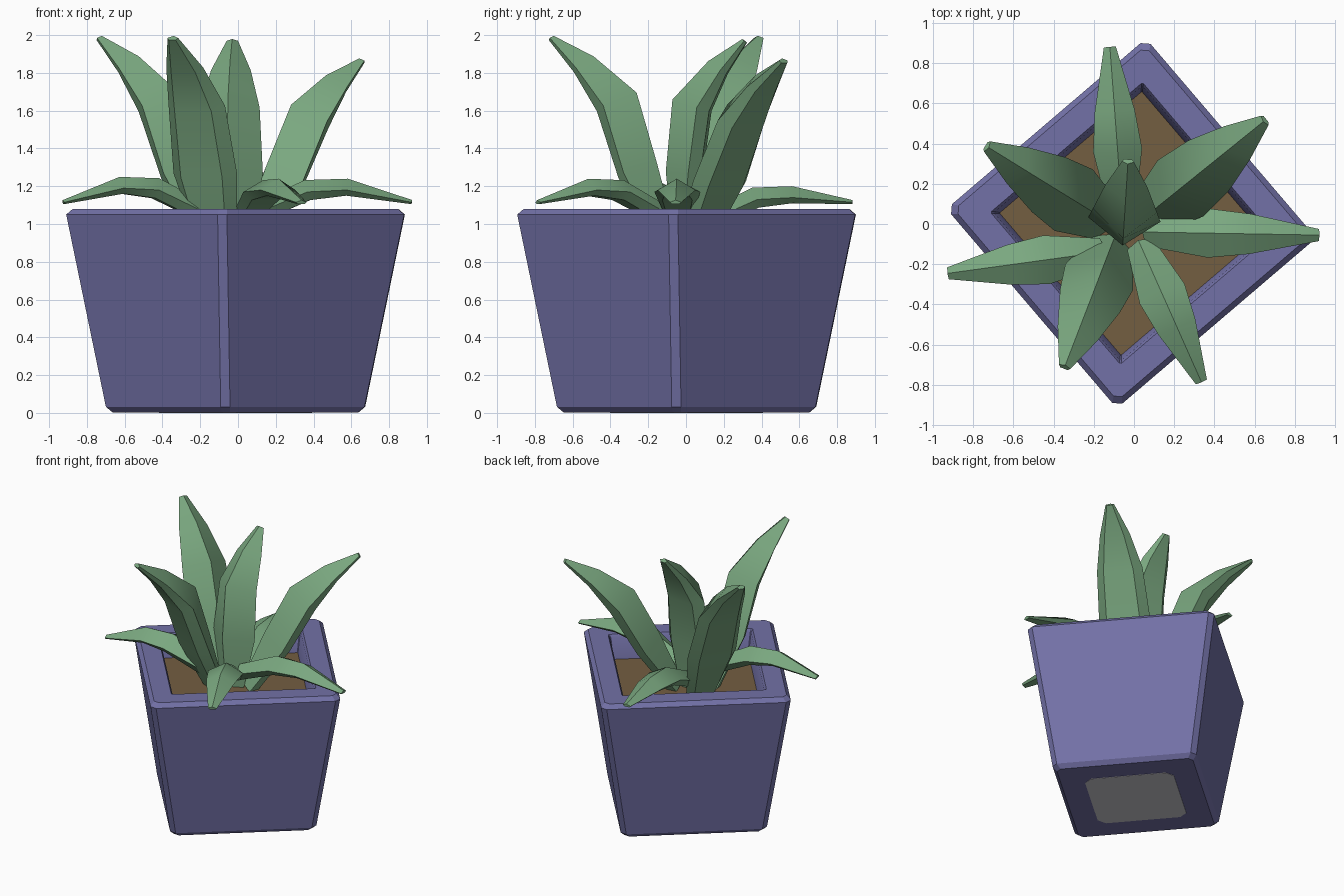
import bpy, bmesh, math
from mathutils import Vector

if "Cube" in bpy.data.objects:
    bpy.data.objects.remove(bpy.data.objects["Cube"])


def material(name, rgb):
    m = bpy.data.materials.new(name)
    m.diffuse_color = (*rgb, 1.0)
    m.use_nodes = True
    m.node_tree.nodes["Principled BSDF"].inputs["Base Color"].default_value = m.diffuse_color
    return m


PURPLE = material("purple glaze", (0.17, 0.165, 0.385))
GREEN = material("leaf green", (0.195, 0.39, 0.215))
BROWN = material("soil brown", (0.175, 0.112, 0.053))
GREY = material("base grey", (0.60, 0.59, 0.64))

ANGLE = math.radians(40.5)      # pot is turned about z
CENTRE = Vector((-0.013, 0.003, 0))


def loft(name, rings, mat, smooth=30):
    """Skin a list of equal-length point rings and cap both ends."""
    bm = bmesh.new()
    loops = [[bm.verts.new(p) for p in r] for r in rings]
    n = len(loops[0])
    for a, b in zip(loops, loops[1:]):
        for i in range(n):
            j = (i + 1) % n
            bm.faces.new((a[i], a[j], b[j], b[i]))
    bm.faces.new(loops[0][::-1])
    bm.faces.new(loops[-1])
    bmesh.ops.recalc_face_normals(bm, faces=bm.faces)
    me = bpy.data.meshes.new(name)
    bm.to_mesh(me)
    bm.free()
    ob = bpy.data.objects.new(name, me)
    bpy.context.collection.objects.link(ob)
    me.materials.append(mat)
    if smooth:
        bpy.ops.object.select_all(action='DESELECT')
        ob.select_set(True)
        bpy.context.view_layer.objects.active = ob
        bpy.ops.object.shade_smooth_by_angle(angle=math.radians(smooth))
    return ob


def square(half, z, cut):
    """Square ring with chamfered corners, turned to the pot's angle."""
    pts = []
    for k in range(4):
        for x, y in ((half, half - cut), (half - cut, half)):
            t = ANGLE + k * math.pi / 2
            pts.append(CENTRE + Vector((x * math.cos(t) - y * math.sin(t),
                                        x * math.sin(t) + y * math.cos(t), z)))
    return pts


# Tapered hollow pot with bevelled edges
loft("pot", [square(*s) for s in (
    (0.475, 0.002, 0.03), (0.503, 0.032, 0.035), (0.652, 1.05, 0.035), (0.625, 1.08, 0.03),
    (0.497, 1.08, 0.008), (0.485, 1.06, 0.006), (0.46, 0.86, 0.004))], PURPLE)

# Soil slab and the pale patch under the pot
loft("soil", [square(0.463, 0.87, 0.004), square(0.465, 0.905, 0.004)], BROWN, 0)
loft("base_patch", [square(0.31, 0.0, 0.05), square(0.31, 0.006, 0.05)], GREY, 0)


def leaf(name, base, tip, stations):
    """Stations: (share of reach, z, half width, ridge height, belly depth)."""
    base, tip = Vector((*base, 0)), Vector((*tip, 0))
    reach = (tip - base).length
    d = (tip - base).normalized()
    side = Vector((-d.y, d.x, 0))
    path = [base + d * reach * s[0] + Vector((0, 0, s[1])) for s in stations]
    rings = []
    for i, (s, z, w, up, down) in enumerate(stations):
        t = (path[min(i + 1, len(path) - 1)] - path[max(i - 1, 0)]).normalized()
        nrm = t.cross(side)
        if nrm.dot(Vector((-d.x, -d.y, 1))) < 0:
            nrm = -nrm
        rings.append([path[i] + side * (w * a) + nrm * b for a, b in (
            (0, up), (1, 0), (0.65, -down), (-0.65, -down), (-1, 0))])
    loft(name, rings, GREEN, 35)


# Upright leaves: base, tip, tip height, bend shares
tall = [((-0.11, -0.10), (-0.345, -0.71), 1.985, 0.27, 0.46),
        ((-0.14, 0.02), (-0.73, 0.385), 1.985, 0.27, 0.48),
        ((-0.05, -0.01), (-0.03, 0.31), 1.97, 0.10, 0.24),
        ((0.06, 0.04), (0.65, 0.515), 1.865, 0.29, 0.53)]
for k, (b, t, z, s1, s2) in enumerate(tall):
    h = z - 0.9
    leaf(f"tall_leaf_{k + 1}", b, t, [
        (0, 0.9, 0.11, 0.06, 0.05),
        (s1, 0.9 + 0.34 * h, 0.18, 0.13, 0.06),
        (s2, 0.9 + 0.67 * h, 0.16, 0.145, 0.065),
        ((s2 + 1) / 2, 0.9 + 0.855 * h, 0.105, 0.085, 0.035),
        (1, z, 0.03, 0.015, 0.015)])

# Drooping leaves: base, tip, peak height
low = [((-0.06, 0.08), (-0.12, 0.88), 1.14),
       ((0.06, -0.04), (0.92, -0.055), 1.18),
       ((0.03, -0.10), (0.335, -0.785), 1.18),
       ((-0.16, -0.14), (-0.925, -0.245), 1.19)]
for k, (b, t, z) in enumerate(low):
    leaf(f"low_leaf_{k + 1}", b, t, [
        (0, z - 0.14, 0.07, 0.05, 0.05),
        (0.36, z - 0.01, 0.122, 0.065, 0.045),
        (0.60, z, 0.10, 0.06, 0.03),
        (1, 1.115, 0.03, 0.012, 0.01)])
